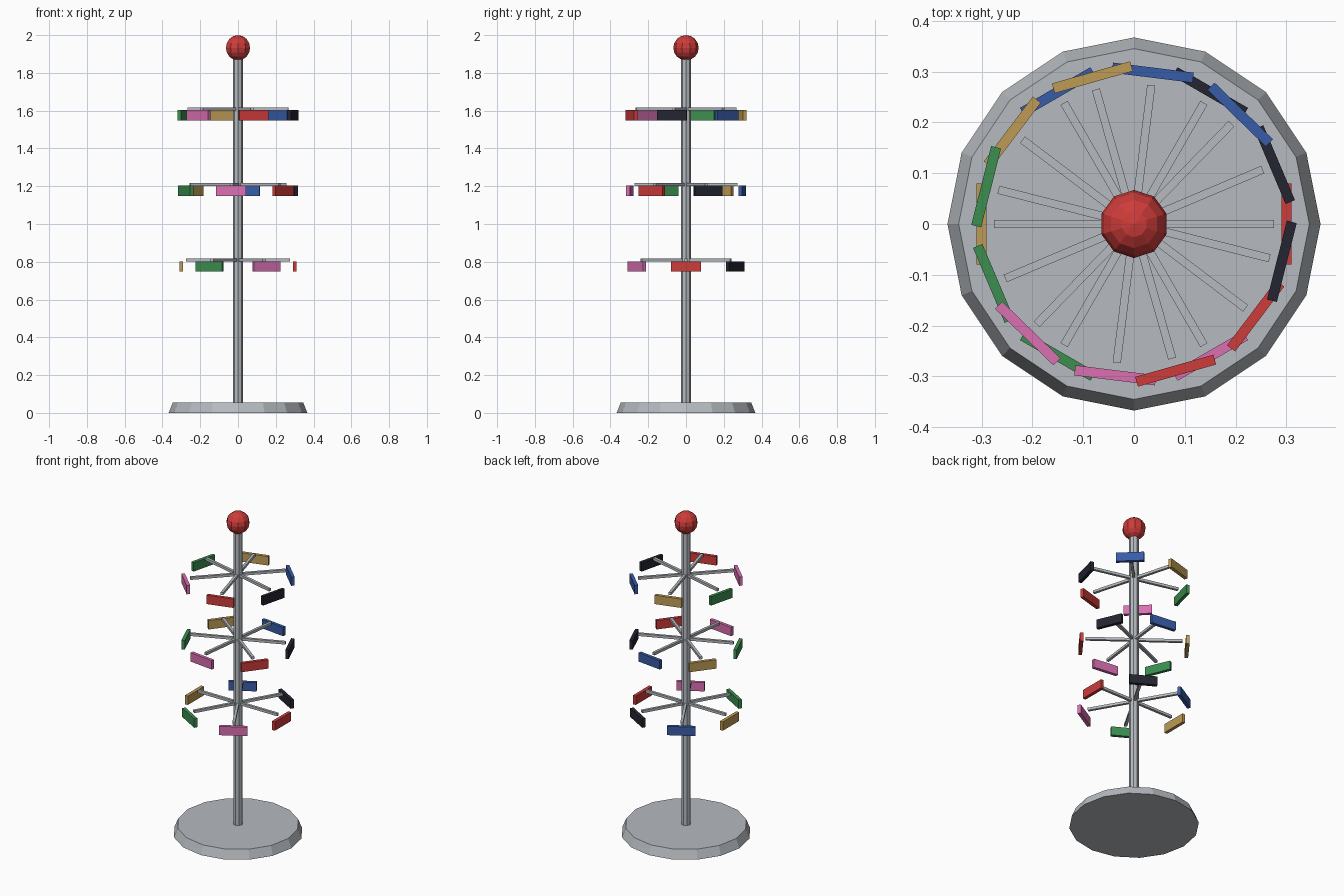
import bpy, math
from mathutils import Matrix, Vector

if "Cube" in bpy.data.objects:
    bpy.data.objects.remove(bpy.data.objects["Cube"])


def material(name, rgb):
    # sRGB 0-255 to linear
    lin = [((c / 255 + 0.055) / 1.055) ** 2.4 for c in rgb]
    m = bpy.data.materials.new(name)
    m.diffuse_color = (*lin, 1)
    m.use_nodes = True
    m.node_tree.nodes["Principled BSDF"].inputs["Base Color"].default_value = m.diffuse_color
    return m


grey = material("grey metal", (182, 187, 192))
red = material("red", (205, 60, 58))
colours = [red,
           material("black", (35, 37, 48)),
           material("blue", (56, 92, 168)),
           material("gold", (190, 155, 85)),
           material("green", (60, 142, 80)),
           material("pink", (218, 112, 178))]


def finish(name, mat):
    ob = bpy.context.object
    ob.name = name
    ob.data.materials.append(mat)
    return ob


def cone(name, sides, r1, r2, z0, z1, mat):
    bpy.ops.mesh.primitive_cone_add(vertices=sides, radius1=r1, radius2=r2,
                                    depth=z1 - z0, location=(0, 0, (z0 + z1) / 2))
    return finish(name, mat)


def radial_box(name, size, radius, z, angle, mat):
    # box whose local x points outward from the pole
    bpy.ops.mesh.primitive_cube_add(size=1)
    ob = finish(name, mat)
    ob.data.transform(Matrix.Rotation(angle, 4, 'Z')
                      @ Matrix.Translation(Vector((radius, 0, z)))
                      @ Matrix.Diagonal((*size, 1)))
    return ob


# base, pole and ball finial
cone("base", 16, 0.367, 0.345, 0, 0.055, grey)
cone("pole", 8, 0.027, 0.027, 0.05, 1.9, grey)
bpy.ops.mesh.primitive_uv_sphere_add(segments=10, ring_count=8, radius=0.067,
                                     location=(0, 0, 1.933))
finish("finial_ball", red)

# three tiers of six arms, each tier twisted and its colours shifted by one
for tier in range(3):
    z = 0.8 + 0.4 * tier
    for k in range(6):
        angle = tier * 0.4 + k * math.tau / 6
        radial_box(f"arm_{tier}_{k}", (0.275, 0.016, 0.016), 0.1375, z + 0.009, angle, grey)
        radial_box(f"panel_{tier}_{k}", (0.02, 0.16, 0.055), 0.30, z - 0.025, angle,
                   colours[(k + tier) % 6])
